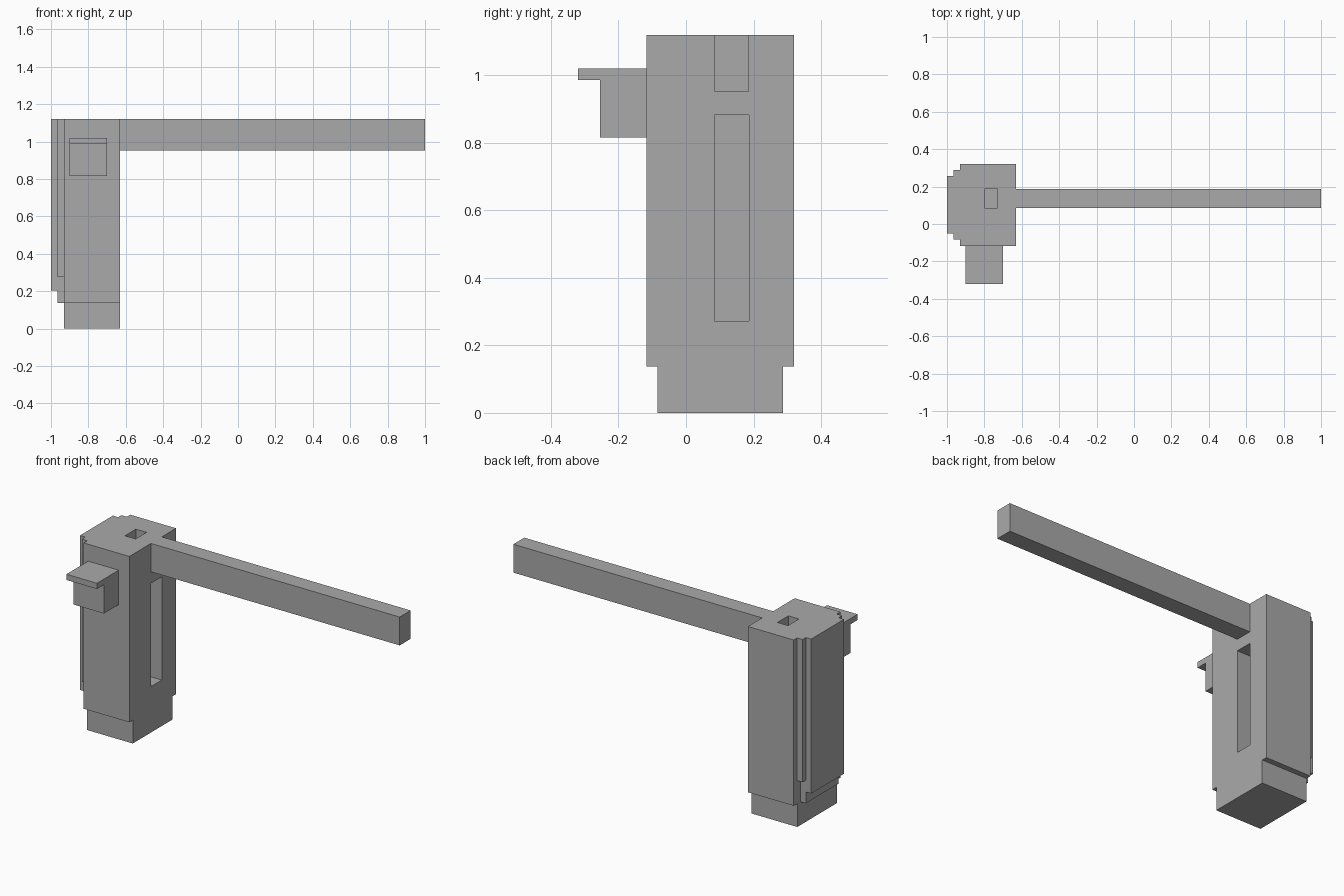
import bpy
import bmesh

default = bpy.data.objects.get("Cube")
if default:
    bpy.data.objects.remove(default, do_unlink=True)

grey = bpy.data.materials.new("plain_grey")
grey.use_nodes = True
colour = (0.4, 0.4, 0.4, 1)
grey.diffuse_color = colour
grey.node_tree.nodes["Principled BSDF"].inputs["Base Color"].default_value = colour


def box(name, x, y, z):
    """Box from (low, high) ranges on each axis."""
    bm = bmesh.new()
    bmesh.ops.create_cube(bm, size=1)
    for v in bm.verts:
        v.co = [r[0] if c < 0 else r[1] for c, r in zip(v.co, (x, y, z))]
    mesh = bpy.data.meshes.new(name)
    bm.to_mesh(mesh)
    bm.free()
    mesh.materials.append(grey)
    obj = bpy.data.objects.new(name, mesh)
    bpy.context.collection.objects.link(obj)
    return obj


def cut(target, cutter):
    """Subtract a box and remove it afterwards."""
    mod = target.modifiers.new("cut", "BOOLEAN")
    mod.operation = "DIFFERENCE"
    mod.solver = "EXACT"
    mod.object = cutter
    cutter.hide_render = True
    bpy.context.view_layer.objects.active = target
    bpy.ops.object.modifier_apply(modifier=mod.name)
    bpy.data.objects.remove(cutter, do_unlink=True)


TOP = 1.12
SIDE = (-0.93, -0.63)
SLOT_Y = (0.085, 0.187)

# Tower body with an arm recess and a tall side slot
body = box("tower_body", SIDE, (-0.117, 0.32), (0.138, TOP))
cut(body, box("recess_cutter", (-0.80, -0.5), SLOT_Y, (0.952, 1.3)))
cut(body, box("slot_cutter", (-0.80, -0.5), SLOT_Y, (0.272, 0.883)))

# Narrower foot
box("tower_foot", SIDE, (-0.085, 0.287), (0, 0.138))

# Stepped layers on the outer side
box("inner_layer", (-0.965, -0.93), (-0.083, 0.288), (0.275, TOP))
box("inner_layer_tail", (-0.965, -0.93), (-0.05, 0.257), (0.138, 0.275))
box("outer_layer", (-1, -0.965), (-0.05, 0.257), (0.205, TOP))

# Long arm seated in the recess
box("arm", (-0.73, 1), SLOT_Y, (0.952, TOP))

# Front bracket with an overhanging lip
box("bracket_block", (-0.9, -0.7), (-0.255, -0.117), (0.816, 0.986))
box("bracket_lip", (-0.9, -0.7), (-0.32, -0.117), (0.986, 1.02))
